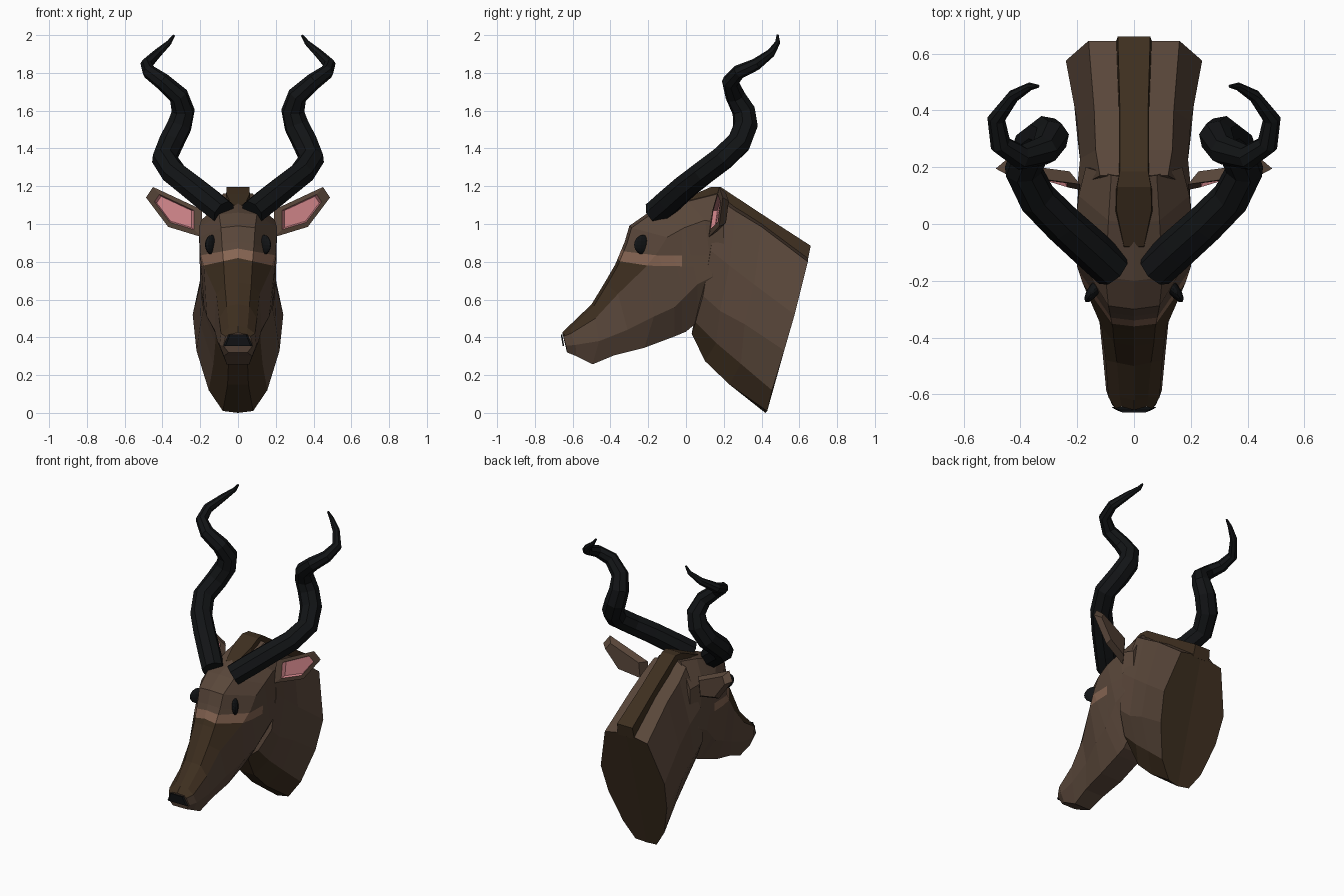
import bpy, bmesh
from mathutils import Vector

if "Cube" in bpy.data.objects:
    bpy.data.objects.remove(bpy.data.objects["Cube"])


def material(name, rgb):
    m = bpy.data.materials.new(name)
    m.diffuse_color = (*rgb, 1)
    m.use_nodes = True
    m.node_tree.nodes["Principled BSDF"].inputs["Base Color"].default_value = m.diffuse_color
    return m


BROWN = material("brown_fur", (0.10, 0.062, 0.042))
DARK = material("dark_fur", (0.048, 0.028, 0.014))
TAN = material("tan_fur", (0.24, 0.13, 0.085))
PINK = material("ear_pink", (0.68, 0.25, 0.27))
BLACK = material("black_horn", (0.006, 0.007, 0.008))


def finish(name, bm, mats, mirror=True):
    """Mirror a half mesh across x = 0 and make it an object."""
    if mirror:
        bmesh.ops.mirror(bm, geom=bm.verts[:] + bm.edges[:] + bm.faces[:],
                         axis='X', merge_dist=1e-4)
    bmesh.ops.recalc_face_normals(bm, faces=bm.faces[:])
    me = bpy.data.meshes.new(name)
    bm.to_mesh(me)
    bm.free()
    for m in mats:
        me.materials.append(m)
    ob = bpy.data.objects.new(name, me)
    bpy.context.collection.objects.link(ob)
    return ob


def half_loft(rings, dark_strips=(), end_mats=(0, 0)):
    """Skin half rings running from the top centre to the bottom centre."""
    bm = bmesh.new()
    vs = [[bm.verts.new(p) for p in r] for r in rings]
    for a, b in zip(vs, vs[1:]):
        for i in range(len(a) - 1):
            f = bm.faces.new((a[i], a[i + 1], b[i + 1], b[i]))
            f.material_index = int(i in dark_strips)
    bm.faces.new(vs[0]).material_index = end_mats[0]
    bm.faces.new(vs[-1]).material_index = end_mats[1]
    return bm


# Head: top y, z, half width | brow point | jaw point | underside point
HEAD = [
    (-.655, .425, .045, .065, -.65, .405, .078, -.635, .355, .05, -.63, .32),
    (-.62, .46, .05, .09, -.61, .42, .098, -.585, .36, .075, -.58, .30),
    (-.50, .575, .06, .10, -.48, .50, .11, -.46, .38, .06, -.495, .257),
    (-.43, .69, .07, .115, -.36, .63, .125, -.31, .44, .07, -.38, .305),
    (-.375, .785, .075, .18, -.21, .775, .165, -.17, .51, .08, -.22, .345),
    (-.325, .905, .085, .20, -.15, .85, .18, -.06, .56, .08, -.06, .405),
    (-.30, .99, .09, .205, -.10, .93, .19, .0, .62, .08, .0, .43),
    (-.20, 1.06, .10, .207, -.01, .98, .2, .06, .68, .09, .06, .48),
    (0, 1.13, .09, .195, .10, 1.02, .195, .14, .72, .09, .14, .52),
    (.16, 1.17, .08, .17, .2, 1.0, .17, .2, .75, .09, .2, .55),
]
rings = []
for y, z, w, *q in HEAD:
    rings.append([(0, y, z), (w, y + .012, z - .01), q[0:3], q[3:6], q[6:9], (0, q[7], q[8])])
bm = half_loft(rings, dark_strips=(0, 1))
# Tan chevron under the eyes, cut by two sloping planes
UPPER, LOWER, BACK = (0.87, 0.18), (0.82, 0.22), -0.02
cuts = [((0, 0, h), (s, 0, 1)) for h, s in (UPPER, LOWER)] + [((0, BACK, 0), (0, 1, 0))]
for co, no in cuts:
    bmesh.ops.bisect_plane(bm, geom=bm.verts[:] + bm.edges[:] + bm.faces[:],
                           plane_co=co, plane_no=Vector(no).normalized())
for f in bm.faces:
    c = f.calc_center_median()
    if c.z > LOWER[0] - LOWER[1] * c.x:
        in_band = c.z < UPPER[0] - UPPER[1] * c.x and c.y < BACK
        f.material_index = 2 if in_band else 0
finish("head", bm, [BROWN, DARK, TAN])

# Neck with dark throat strip and dark mounting face
NECK = [
    [(0, .17, 1.17), (.12, .17, 1.13), (.2, .13, .86), (.19, .09, .62), (.12, .05, .48), (.05, .03, .42)],
    [(0, .26, 1.1), (.135, .26, 1.07), (.19, .23, .78), (.185, .18, .54), (.12, .16, .37), (.05, .10, .275)],
    [(0, .40, 1.01), (.14, .40, .985), (.20, .36, .68), (.20, .31, .47), (.13, .29, .26), (.055, .23, .15)],
    [(0, .645, .83), (.16, .645, .80), (.24, .575, .52), (.22, .52, .33), (.155, .455, .12), (.08, .43, .01)],
]
rings = [r + [(0, r[-1][1], r[-1][2])] for r in NECK]
rings[-1][-1] = (0, .42, 0)
finish("neck", half_loft(rings, (4, 5), (0, 1)), [BROWN, DARK])

# Mane ridge: y, z, half width, depth
MANE = [(-.08, 1.1, .035, .04), (.05, 1.16, .062, .06), (.13, 1.195, .06, .08),
        (.185, 1.195, .05, .09), (.42, 1.04, .05, .08), (.66, .885, .057, .08)]
rings = [[(0, y, z), (w, y, z), (w + .006, y - .2 * d, z - d), (0, y - .2 * d, z - d)]
         for y, z, w, d in MANE]
finish("mane", half_loft(rings), [DARK])

# Nose pad
bm = bmesh.new()
face = bm.faces.new([bm.verts.new(p) for p in (
    (-.05, -.655, .415), (.05, -.655, .415), (.078, -.645, .355), (-.078, -.645, .355))])
ext = bmesh.ops.extrude_face_region(bm, geom=[face])
for v in ext["geom"]:
    if isinstance(v, bmesh.types.BMVert):
        v.co = Vector((v.co.x * .85, v.co.y - .008, v.co.z))
finish("nose_pad", bm, [BLACK], mirror=False)

# Horns: x, y, z, radius along the spiral
HORN = [(.075, -.16, 1.06, .07), (.15, -.09, 1.12, .072), (.25, .0, 1.2, .07), (.34, .09, 1.27, .068),
        (.39, .19, 1.345, .068), (.355, .28, 1.43, .068), (.31, .315, 1.52, .067),
        (.29, .305, 1.60, .062), (.315, .26, 1.68, .053), (.40, .235, 1.755, .045),
        (.47, .28, 1.805, .038), (.485, .37, 1.845, .032), (.425, .45, 1.905, .023),
        (.365, .485, 1.96, .014), (.338, .485, 2.0, .006)]
EAR = [(.19, .14, 1.075), (.45, .175, 1.196), (.487, .195, 1.14), (.37, .175, .985), (.19, .12, .93)]
for side, s in (("right", 1), ("left", -1)):
    cu = bpy.data.curves.new(side + "_horn", 'CURVE')
    cu.dimensions = '3D'
    cu.bevel_depth = 1
    cu.bevel_resolution = 2
    cu.use_fill_caps = True
    sp = cu.splines.new('POLY')
    sp.points.add(len(HORN) - 1)
    for pt, (x, y, z, r) in zip(sp.points, HORN):
        pt.co = (s * x, y, z, 1)
        pt.radius = r
    sp.use_smooth = False
    cu.materials.append(BLACK)
    bpy.context.collection.objects.link(bpy.data.objects.new(side + "_horn", cu))

    # Ear: tapered back shell with a recessed pink inside
    bm = bmesh.new()
    rim = [bm.verts.new((s * x, y, z)) for x, y, z in EAR]
    mid = sum((v.co for v in rim), Vector()) / len(rim)
    loops = [rim]
    for scale, dy in ((.7, -.003), (.62, .018)):
        loops.append([bm.verts.new(mid + (v.co - mid) * scale + Vector((0, dy, 0))) for v in rim])
    back = [bm.verts.new(mid + (v.co - mid) * .75 + Vector((0, .04, 0))) for v in rim]
    for a, b in ((back, rim), (rim, loops[1]), (loops[1], loops[2])):
        for i in range(5):
            j = (i + 1) % 5
            f = bm.faces.new((a[i], a[j], b[j], b[i]))
            f.material_index = int(a is loops[1])
    bm.faces.new(back)
    bm.faces.new(loops[2]).material_index = 1
    finish(side + "_ear", bm, [BROWN, PINK], mirror=False)

    # Eye: flattened ball set into the slanted face
    bm = bmesh.new()
    bmesh.ops.create_uvsphere(bm, u_segments=12, v_segments=8, radius=.052)
    eye = finish(side + "_eye", bm, [BLACK], mirror=False)
    eye.scale = (.4, 1.1, 1)
    eye.location = (s * .138, -.228, .89)
    eye.rotation_euler = (0, 0, s * .62)
